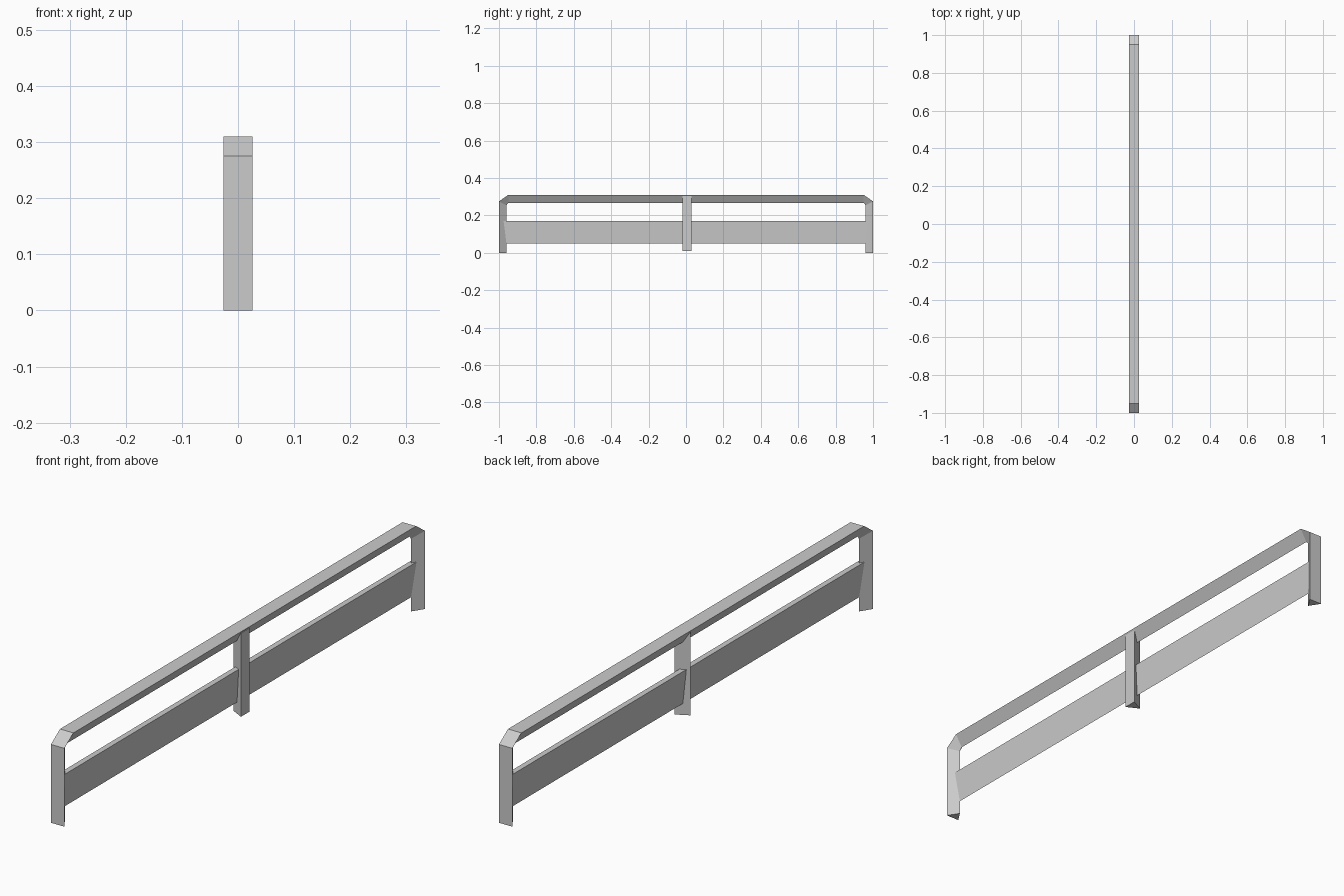
import bpy
import bmesh

cube = bpy.data.objects.get("Cube")
if cube:
    bpy.data.objects.remove(cube, do_unlink=True)

grey = bpy.data.materials.new("light grey")
grey.use_nodes = True
grey.diffuse_color = (0.6, 0.6, 0.6, 1)
grey.node_tree.nodes["Principled BSDF"].inputs["Base Color"].default_value = (0.6, 0.6, 0.6, 1)


def loft(name, rings):
    """Join matching triangular sections into a closed, flat-shaded bar."""
    bm = bmesh.new()
    loops = [[bm.verts.new(p) for p in ring] for ring in rings]
    for a, b in zip(loops, loops[1:]):
        for i in range(3):
            j = (i + 1) % 3
            bm.faces.new((a[i], a[j], b[j], b[i]))
    bm.faces.new(loops[0])
    bm.faces.new(loops[-1])
    bmesh.ops.recalc_face_normals(bm, faces=bm.faces)
    mesh = bpy.data.meshes.new(name)
    bm.to_mesh(mesh)
    bm.free()
    mesh.materials.append(grey)
    obj = bpy.data.objects.new(name, mesh)
    bpy.context.collection.objects.link(obj)


# Arched handrail with end posts: wide outer face, ridge pointing inwards
half = 0.026
outer = [(-1, 0), (-1, 0.275), (-0.95, 0.31)]
ridge = [(-0.96, 0), (-0.96, 0.255), (-0.95, 0.266)]
outer += [(-y, z) for y, z in reversed(outer)]
ridge += [(-y, z) for y, z in reversed(ridge)]
loft("handrail_frame", [
    [(-half, *o), (half, *o), (0, *r)] for o, r in zip(outer, ridge)])

# Lower board: a long wedge, thin edge down
loft("lower_board", [
    [(-0.01, y, 0.17), (0.01, y, 0.17), (0, y, 0.05)] for y in (-0.975, 0.975)])

# Middle post: flat face on one side, ridge on the other
loft("middle_post", [
    [(0.024, -0.018, z), (0.024, 0.03, z), (-0.022, 0.006, z)] for z in (0.01, 0.303)])
